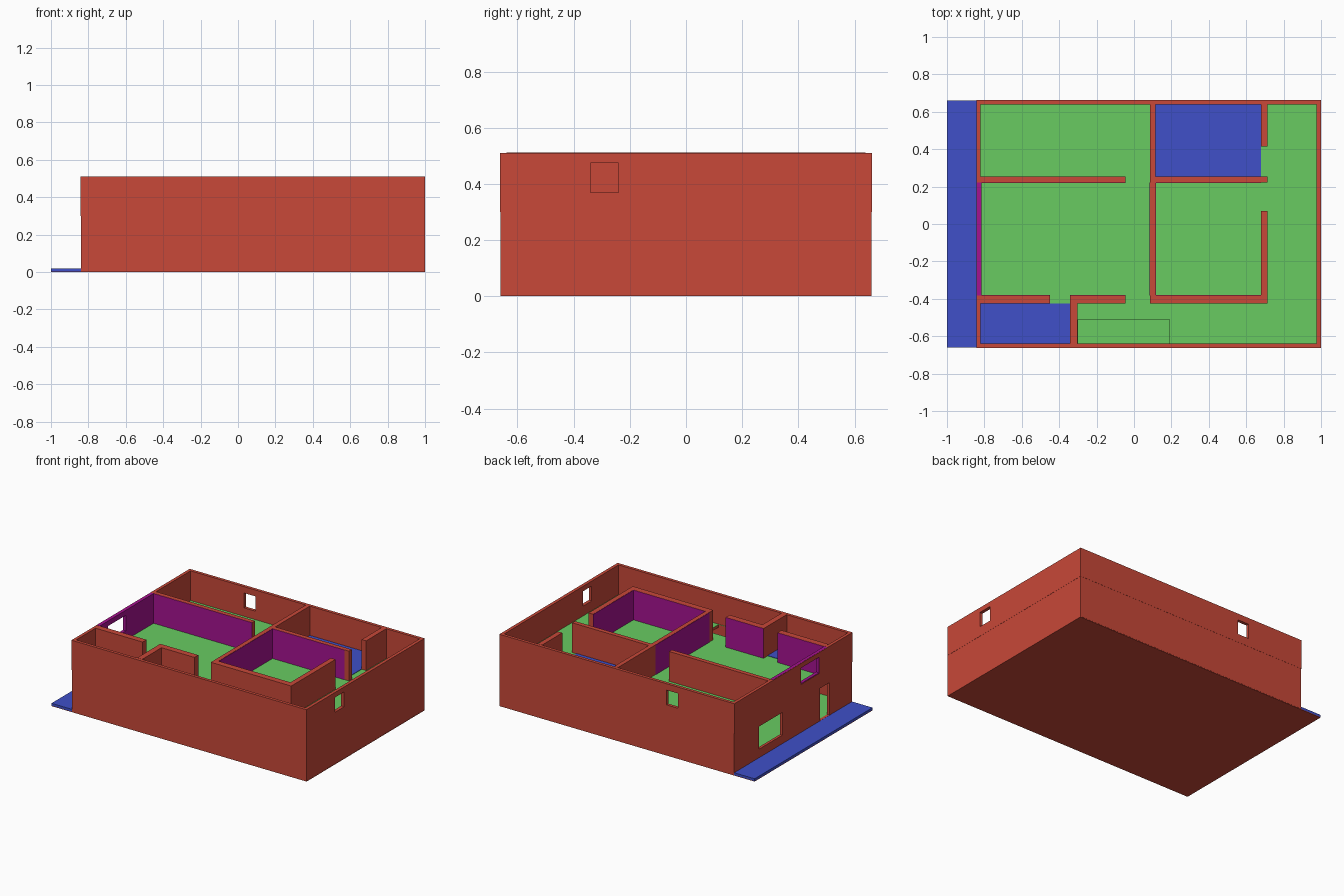
import bpy

if "Cube" in bpy.data.objects:
    bpy.data.objects.remove(bpy.data.objects["Cube"])


def material(name, rgb):
    m = bpy.data.materials.new(name)
    m.diffuse_color = (*rgb, 1)
    m.use_nodes = True
    m.node_tree.nodes["Principled BSDF"].inputs["Base Color"].default_value = m.diffuse_color
    return m


RED = material("red_wall", (0.58, 0.065, 0.04))
GREEN = material("green_floor", (0.14, 0.6, 0.12))
BLUE = material("blue_floor", (0.05, 0.08, 0.58))
MAGENTA = material("magenta_paint", (0.38, 0.006, 0.28))


def box(name, x, y, z, mat=None):
    """Box from (min, max) ranges on each axis."""
    bpy.ops.mesh.primitive_cube_add(size=1, location=[sum(r) / 2 for r in (x, y, z)])
    o = bpy.context.object
    o.name = name
    o.scale = [r[1] - r[0] for r in (x, y, z)]
    bpy.ops.object.transform_apply(location=False, rotation=False, scale=True)
    if mat:
        o.data.materials.append(mat)
    return o


def cut(o, *ranges):
    """Cut box-shaped openings out of an object."""
    for r in ranges:
        c = box("cutter", *r, o.data.materials[0])
        m = o.modifiers.new("opening", 'BOOLEAN')
        m.operation, m.solver, m.object = 'DIFFERENCE', 'EXACT', c
        bpy.context.view_layer.objects.active = o
        bpy.ops.object.modifier_apply(modifier=m.name)
        bpy.data.objects.remove(c)
    return o


FLOOR, TOP = 0.30, 0.51
IN_X, IN_Y = (-0.82, 0.977), (-0.64, 0.64)
STAIR = ((-0.30, 0.19), (-0.638, -0.51), (0.2, 0.4))

# Ground slab, porch and ground floor
box("ground_slab", (-1, 1), (-0.66, 0.66), (0, 0.004), RED)
box("porch", (-1, -0.84), (-0.66, 0.66), (0.004, 0.02), BLUE)
box("ground_floor", IN_X, IN_Y, (0.004, 0.02), GREEN)

# Lower storey walls with front door and window on the porch side
cut(box("lower_walls", (-0.839, 0.999), (-0.661, 0.661), (0.004, FLOOR), RED),
    (IN_X, IN_Y, (-0.1, 0.4)),
    ((-0.9, -0.8), (-0.41, -0.30), (0.02, 0.25)),
    ((-0.9, -0.8), (0.12, 0.38), (0.08, 0.24)))

# Upper floor with stairwell opening
cut(box("upper_floor_slab", IN_X, IN_Y, (0.28, 0.297), RED), STAIR)
cut(box("upper_floor", IN_X, IN_Y, (0.297, FLOOR), GREEN), STAIR)

# Upper storey walls with one window in the left, right and back walls
cut(box("upper_walls", (-0.842, 1), (-0.662, 0.662), (FLOOR, TOP), RED),
    (IN_X, IN_Y, (0.2, 0.6)),
    ((-0.9, -0.8), (-0.294, -0.086), (0.361, 0.479)),
    ((0.9, 1.1), (-0.34, -0.24), (0.37, 0.475)),
    ((-0.40, -0.31), (0.6, 0.7), (0.36, 0.465)))

# Wet room floors
box("bathroom_floor", (0.115, 0.68), (0.25, 0.64), (0.299, 0.303), BLUE)
box("small_room_floor", (-0.82, -0.342), (-0.64, -0.425), (0.299, 0.303), BLUE)

# Upper storey partitions
BACK, FRONT = (0.222, 0.253), (-0.425, -0.382)
MID, EAST = (0.085, 0.115), (0.68, 0.715)
partitions = {
    "living_back": ((-0.82, -0.045), BACK),
    "bathroom_front": ((0.115, 0.715), BACK),
    "middle": (MID, (-0.425, 0.64)),
    "bathroom_side": (EAST, (0.414, 0.64)),
    "bedroom_side": (EAST, (-0.382, 0.07)),
    "bedroom_front": ((0.115, 0.715), FRONT),
    "living_front_left": ((-0.82, -0.45), FRONT),
    "living_front_right": ((-0.342, -0.045), FRONT),
    "small_room_side": ((-0.342, -0.302), (-0.64, -0.425)),
}
for name, (x, y) in partitions.items():
    box(name + "_partition", x, y, (FLOOR, TOP + 0.001), RED)

# Magenta painted wall faces of the living room and bedroom
T = 0.002
paint = {
    "living_back": ((-0.82, -0.045), (BACK[0] - T, BACK[0])),
    "living_front_left": ((-0.82, -0.45), (FRONT[1], FRONT[1] + T)),
    "living_front_right": ((-0.342, -0.045), (FRONT[1], FRONT[1] + T)),
    "living_side": ((MID[0] - T, MID[0]), (FRONT[1], BACK[0])),
    "bedroom_left": ((MID[1], MID[1] + T), (FRONT[1], BACK[0])),
    "bedroom_back": ((MID[1], EAST[0]), (BACK[0] - T, BACK[0])),
    "bedroom_front": ((MID[1], EAST[0]), (FRONT[1], FRONT[1] + T)),
    "bedroom_right": ((EAST[0] - T, EAST[0]), (FRONT[1], 0.07)),
}
for name, (x, y) in paint.items():
    box(name + "_paint", x, y, (FLOOR, TOP), MAGENTA)

# Magenta lining of the left wall, forming the window reveal
cut(box("left_wall_lining", (-0.839, -0.816), (FRONT[1], BACK[0]), (FLOOR, TOP + 0.001), MAGENTA),
    ((-0.9, -0.8), (-0.29, -0.09), (0.365, 0.475)))
